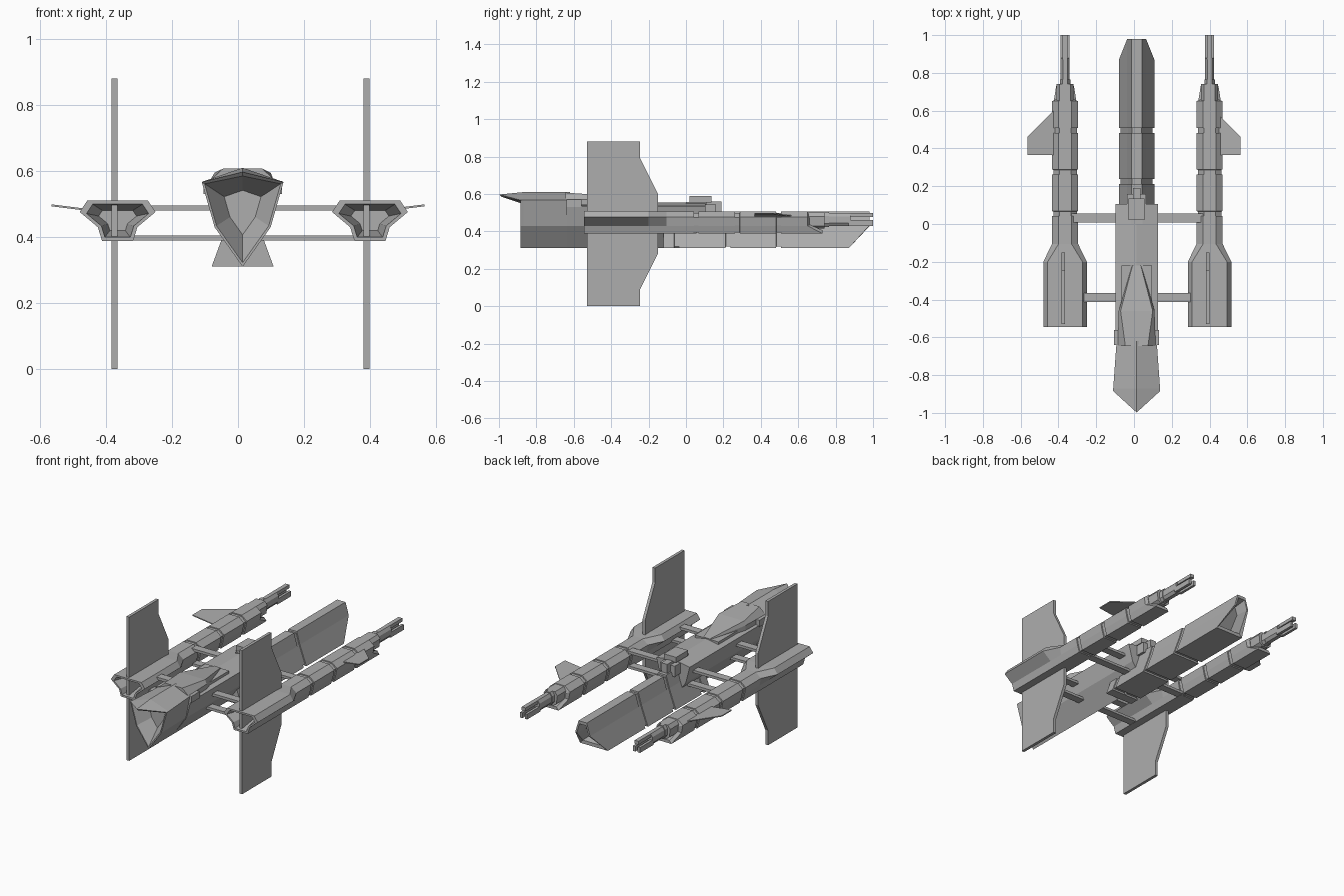
import bpy, bmesh
from mathutils import Vector

if "Cube" in bpy.data.objects:
    bpy.data.objects.remove(bpy.data.objects["Cube"], do_unlink=True)

GREY = (0.42, 0.42, 0.42, 1)
hull_grey = bpy.data.materials.new("hull_grey")
hull_grey.use_nodes = True
hull_grey.diffuse_color = GREY
bsdf = hull_grey.node_tree.nodes["Principled BSDF"]
bsdf.inputs["Base Color"].default_value = GREY
bsdf.inputs["Roughness"].default_value = 0.8

CX = 0.014            # fuselage centre line
PODS = {"right": -0.365, "left": 0.40}


def finish(name, bm):
    bmesh.ops.recalc_face_normals(bm, faces=bm.faces)
    mesh = bpy.data.meshes.new(name)
    bm.to_mesh(mesh)
    bm.free()
    mesh.materials.append(hull_grey)
    ob = bpy.data.objects.new(name, mesh)
    bpy.context.collection.objects.link(ob)
    return ob


def loft(name, rings):
    """Skin a list of equal-length rings and cap both ends."""
    bm = bmesh.new()
    loops = [[bm.verts.new(p) for p in ring] for ring in rings]
    n = len(loops[0])
    for a, b in zip(loops, loops[1:]):
        for i in range(n):
            j = (i + 1) % n
            bm.faces.new((a[i], a[j], b[j], b[i]))
    bm.faces.new(loops[0])
    bm.faces.new(loops[-1])
    return finish(name, bm)


def ring(cx, y, half):
    """Mirror half a section, listed top to bottom as (x, z), at depth y."""
    other = [(-x, z) for x, z in reversed(half) if x > 0]
    return [Vector((cx + x, y, z)) for x, z in half + other]


def scaled(points, factor, dy=0.0):
    mid = sum(points, Vector()) / len(points)
    return [Vector((mid.x + (p.x - mid.x) * factor, p.y + dy,
                    mid.z + (p.z - mid.z) * factor)) for p in points]


def grooved(cx, half, start, grooves):
    """Straight run of rings, pinched inward at each groove."""
    rings = [ring(cx, start, half)]
    for g in grooves:
        for dy, f in ((-0.013, 1), (-0.012, 0.9), (0.012, 0.9), (0.013, 1)):
            rings.append(scaled(ring(cx, g + dy, half), f))
    return rings


def box(name, x, y, z):
    return loft(name, [[Vector((a, b, c)) for a, c in
                        ((x[0], z[0]), (x[1], z[0]), (x[1], z[1]), (x[0], z[1]))]
                       for b in y])


def plate(name, outline, offset):
    """Flat outline thickened along the offset vector."""
    move = Vector(offset) / 2
    pts = [Vector(p) for p in outline]
    return loft(name, [[p - move for p in pts], [p + move for p in pts]])


# Nose: hollow shield-shaped mouth under a pointed brow
shield = [(0, 0.61), (0.124, 0.567), (0.085, 0.43), (0, 0.31)]
neck = [(0, 0.61), (0.106, 0.567), (0.08, 0.43), (0, 0.31)]
mouth = ring(CX, -0.885, shield)
lip = scaled(mouth, 0.93)
for r, z in ((mouth, 0.597), (lip, 0.585)):
    r[0].y, r[0].z = -0.998, z
lip[0].y = -0.985
loft("nose", [scaled(ring(CX, -0.80, shield), 0.45), lip, mouth,
              ring(CX, -0.87, shield), ring(CX, -0.62, neck)])

# Keeled main hull
body = [(0, 0.555), (0.113, 0.535), (0.085, 0.43), (0, 0.31)]
loft("main_hull", [ring(CX, -0.64, body), ring(CX, 0.105, body)])

# Faceted canopy and the panel behind it
loft("canopy", [ring(CX, y, half) for y, half in (
    (-0.645, [(0.06, 0.607), (0.1, 0.57), (0.1, 0.54)]),
    (-0.46, [(0.085, 0.595), (0.095, 0.57), (0.095, 0.54)]),
    (-0.22, [(0.022, 0.56), (0.024, 0.555), (0.026, 0.54)]))])
box("canopy_panel", (CX - 0.08, CX + 0.08), (-0.42, -0.22), (0.53, 0.557))
for side in (-1, 1):
    x = CX + side * 0.107
    box("canopy_hinge", (x - 0.012, x + 0.012), (-0.64, -0.56), (0.53, 0.57))

# Tail boom: flared bottom, slanted hollow exhaust at the end
boom = [(0.028, 0.505), (0.05, 0.43), (0.094, 0.31)]
rings = grooved(CX, boom, -0.12, (-0.05, 0.225, 0.495))
end = ring(CX, 0.98, boom)
for p in end:
    if p.z < 0.4:
        p.y = 0.87
rings += [end, scaled(end, 0.8), scaled(end, 0.65, -0.08)]
loft("tail_boom", rings)

# Equipment on the back of the hull
box("sensor_block", (CX - 0.042, CX + 0.042), (0.02, 0.135), (0.555, 0.588))
box("sensor_base", (CX - 0.03, CX + 0.03), (0.0, 0.11), (0.54, 0.557))
box("rear_mount", (CX - 0.05, CX + 0.05), (0.1, 0.16), (0.48, 0.545))
box("rear_mount_cap", (CX - 0.02, CX + 0.02), (0.1, 0.19), (0.49, 0.56))

# Cross struts joining the pods to the hull
for y in (0.032, -0.388):
    for z in (0.488, 0.397):
        box("cross_strut", (-0.34, 0.375), (y - 0.024, y + 0.024),
            (z - 0.008, z + 0.008))

intake = [(0.092, 0.51), (0.115, 0.476), (0.06, 0.43), (0.047, 0.388)]
tube = [(0.034, 0.505), (0.069, 0.476), (0.06, 0.43), (0.047, 0.388)]
collar = [(0.03, 0.502), (0.046, 0.48), (0.04, 0.43), (0.02, 0.415)]
for side, cx in PODS.items():
    out = 1 if side == "left" else -1

    # Engine pod with hollow intake and grooved body
    front = ring(cx, -0.545, intake)
    rings = [scaled(front, 0.5, 0.13), scaled(front, 0.82), front,
             ring(cx, -0.2, intake)]
    rings += grooved(cx, tube, -0.105, (0.055, 0.275, 0.495))
    tail = ring(cx, 0.65, tube)
    tip = scaled(ring(cx, 0.66, tube), 0.7)
    for p in tail + tip:
        if p.z < 0.42:
            p.y = 0.73
    rings += [tail, tip]
    loft(side + "_pod", rings)

    # Gun: collar, barrel and three prongs
    loft(side + "_gun_collar", [ring(cx, 0.6, collar), ring(cx, 0.74, collar)])
    barrel = [(0.012, 0.498), (0.024, 0.48), (0.024, 0.445), (0.012, 0.428)]
    loft(side + "_gun_barrel", [ring(cx, 0.7, barrel), ring(cx, 0.88, barrel)])
    loft(side + "_gun_band", [scaled(ring(cx, y, barrel), 1.15)
                              for y in (0.74, 0.765)])
    box(side + "_top_prong", (cx - 0.013, cx + 0.013), (0.87, 1.0), (0.477, 0.498))
    for s in (-1, 1):
        x = cx + s * 0.016
        box(side + "_low_prong", (x - 0.008, x + 0.008), (0.87, 1.0),
            (0.43, 0.462))

    # Tall stabiliser fin through the pod, symmetric about mid height
    upper = [(-0.53, 0.44), (-0.245, 0.44), (-0.245, 0.35), (-0.15, 0.16)]
    fin = upper + [(y, -h) for y, h in reversed(upper)]
    plate(side + "_fin", [(cx - 0.01, y, 0.44 + h) for y, h in fin],
          (0.018, 0, 0))

    # Swept outer winglet
    tip_x, root_x = out * 0.565, out * 0.405
    plate(side + "_winglet",
          [(tip_x, 0.365, 0.496), (tip_x, 0.46, 0.496),
           (root_x, 0.62, 0.476), (root_x, 0.365, 0.476)], (0, 0, 0.006))
